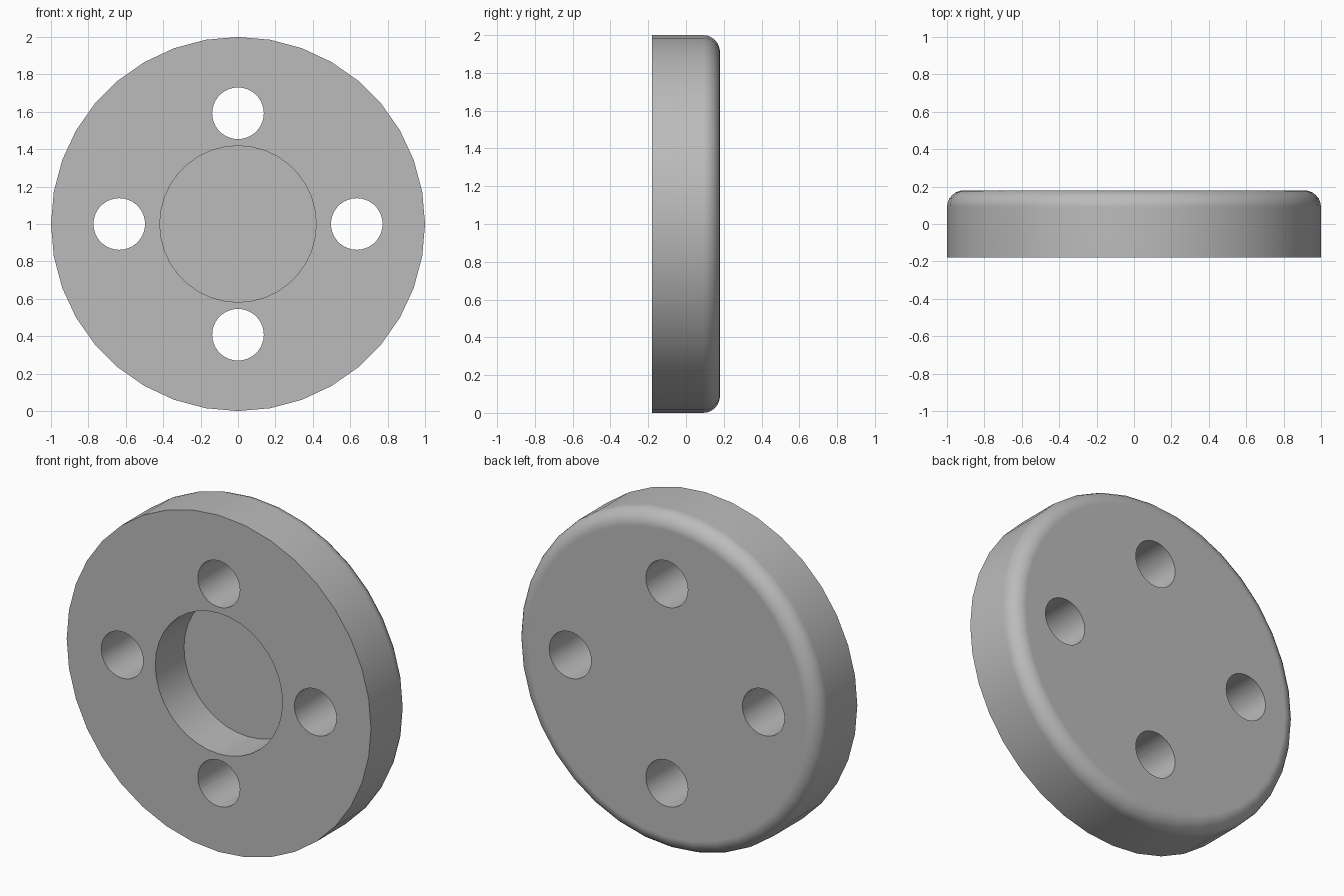
import bpy, bmesh
from math import radians, sin, cos, pi
from mathutils import Matrix, Vector

if "Cube" in bpy.data.objects:
    bpy.data.objects.remove(bpy.data.objects["Cube"])

SIDES = 36
HALF = 0.18       # half thickness
FILLET = 0.09     # rounded back edge
RECESS_R, RECESS_FLOOR = 0.418, 0.09
HOLE_R = 0.138

grey = bpy.data.materials.new("grey")
grey.use_nodes = True
colour = (0.5, 0.5, 0.5, 1)
grey.diffuse_color = colour
grey.node_tree.nodes["Principled BSDF"].inputs["Base Color"].default_value = colour


def add_object(name, bm):
    bmesh.ops.recalc_face_normals(bm, faces=bm.faces)
    mesh = bpy.data.meshes.new(name)
    bm.to_mesh(mesh)
    bm.free()
    mesh.materials.append(grey)
    obj = bpy.data.objects.new(name, mesh)
    bpy.context.collection.objects.link(obj)
    return obj


def lathe(name, profile):
    """Spin (radius, y) points about the y axis and cap both ends."""
    bm = bmesh.new()
    rings = [[bm.verts.new((r * cos(2 * pi * i / SIDES), y, 1 + r * sin(2 * pi * i / SIDES)))
              for i in range(SIDES)] for r, y in profile]
    for a, b in zip(rings, rings[1:]):
        for i in range(SIDES):
            j = (i + 1) % SIDES
            bm.faces.new((a[i], a[j], b[j], b[i]))
    bm.faces.new(rings[0])
    bm.faces.new(rings[-1])
    return add_object(name, bm)


# Disc: recess floor, recess wall, front face, rim and rounded back edge
profile = [(RECESS_R, RECESS_FLOOR), (RECESS_R, -HALF), (1, -HALF)]
for k in range(7):
    t = radians(15 * k)
    profile.append((1 - FILLET + FILLET * cos(t), HALF - FILLET + FILLET * sin(t)))
disc = lathe("flanged_disc", profile)

# Four through holes
bm = bmesh.new()
turn = Matrix.Rotation(radians(90), 4, "X")
for x, z in ((0.635, 0), (-0.635, 0), (0, 0.592), (0, -0.592)):
    bmesh.ops.create_cone(bm, cap_ends=True, segments=SIDES, radius1=HOLE_R, radius2=HOLE_R,
                          depth=1, matrix=Matrix.Translation(Vector((x, 0, 1 + z))) @ turn)
cutter = add_object("hole_cutter", bm)
cutter.hide_render = True

bpy.context.view_layer.objects.active = disc
disc.select_set(True)
cut = disc.modifiers.new("holes", "BOOLEAN")
cut.operation = "DIFFERENCE"
cut.solver = "EXACT"
cut.object = cutter
bpy.ops.object.modifier_apply(modifier=cut.name)
bpy.data.objects.remove(cutter)

# Smooth curved walls, crisp hole edges, flat faces
bpy.ops.object.shade_smooth_by_angle(angle=radians(35))
weighted = disc.modifiers.new("even_normals", "WEIGHTED_NORMAL")
weighted.keep_sharp = True
